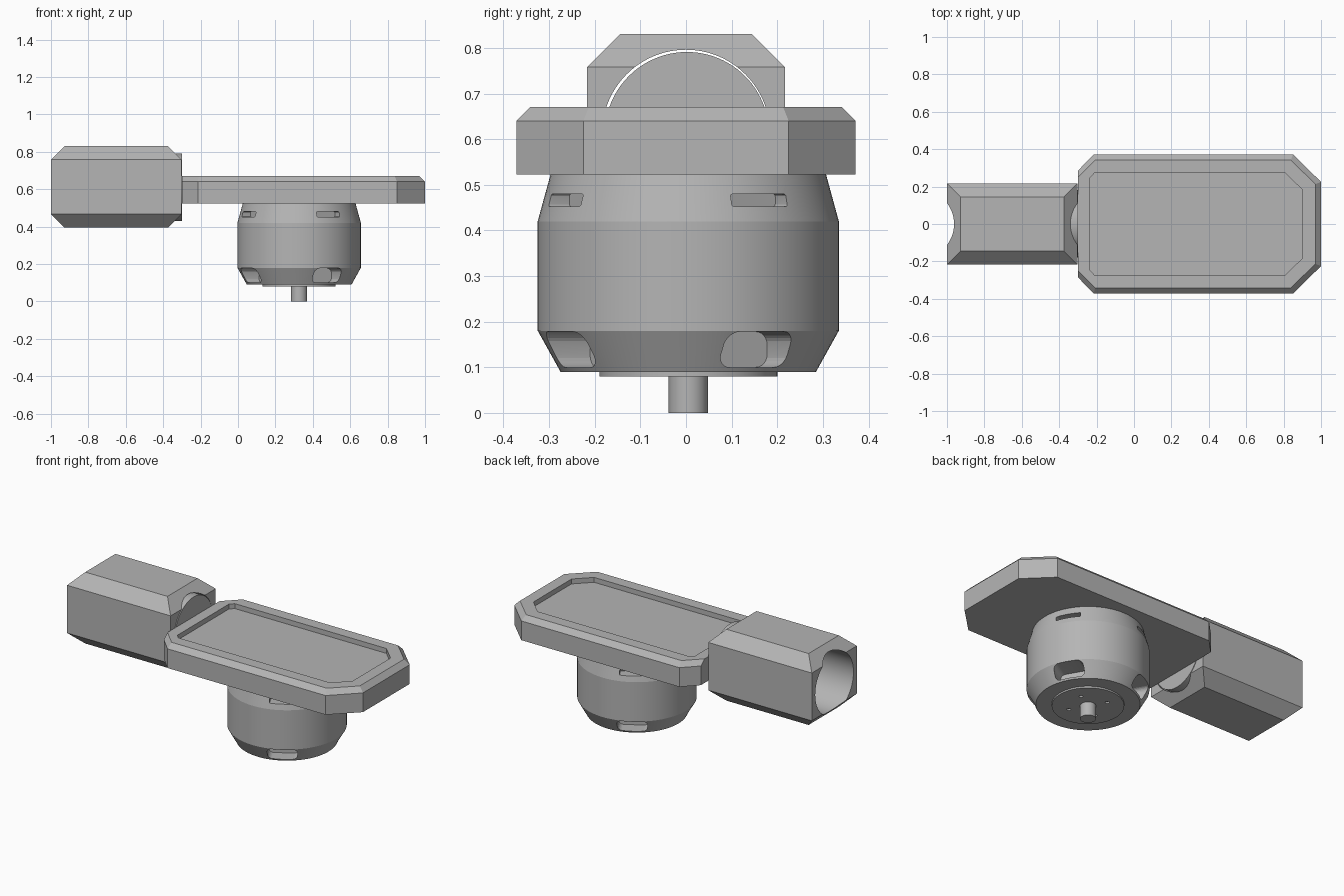
import bpy, bmesh
from math import cos, sin, pi, radians
from mathutils import Matrix, Vector

cube = bpy.data.objects.get("Cube")
if cube:
    bpy.data.objects.remove(cube, do_unlink=True)

grey = bpy.data.materials.new("plain grey")
grey.use_nodes = True
GREY = (0.46, 0.46, 0.46, 1)
grey.diffuse_color = GREY
grey.node_tree.nodes["Principled BSDF"].inputs["Base Color"].default_value = GREY


def loft(bm, rings):
    """Skin a stack of equal-length point rings and cap both ends."""
    loops = [[bm.verts.new(p) for p in ring] for ring in rings]
    for a, b in zip(loops, loops[1:]):
        n = len(a)
        for i in range(n):
            j = (i + 1) % n
            bm.faces.new((a[i], a[j], b[j], b[i]))
    bm.faces.new(loops[0][::-1])
    bm.faces.new(loops[-1])


def make(name, *solids):
    bm = bmesh.new()
    for rings in solids:
        loft(bm, rings)
    bmesh.ops.recalc_face_normals(bm, faces=bm.faces)
    mesh = bpy.data.meshes.new(name)
    bm.to_mesh(mesh)
    bm.free()
    mesh.materials.append(grey)
    obj = bpy.data.objects.new(name, mesh)
    bpy.context.collection.objects.link(obj)
    return obj


def select(obj):
    bpy.ops.object.select_all(action="DESELECT")
    obj.select_set(True)
    bpy.context.view_layer.objects.active = obj


def smooth(obj):
    select(obj)
    bpy.ops.object.shade_smooth_by_angle(angle=radians(14))


def cut(obj, cutter):
    mod = obj.modifiers.new("cut", "BOOLEAN")
    mod.operation = "DIFFERENCE"
    mod.solver = "EXACT"
    mod.object = cutter
    select(obj)
    bpy.ops.object.modifier_apply(modifier=mod.name)
    bpy.data.objects.remove(cutter, do_unlink=True)


def rect(x0, x1, y, z):
    return [(x0, -y, z), (x1, -y, z), (x1, y, z), (x0, y, z)]


def circle(r, n=96):
    return [(r * cos(2 * pi * i / n), r * sin(2 * pi * i / n)) for i in range(n)]


def turned(profile, cx, cy):
    return [[(cx + x, cy + y, z) for x, y in circle(r)] for r, z in profile]


def rod_x(r, x0, x1, cy, cz):
    return [[(x, cy + a, cz + b) for a, b in circle(r)] for x in (x0, x1)]


# Box housing with chamfered rims and a round bore running through it
C = 0.072
housing = make("housing", [
    rect(-1 + C, -0.302 - C, 0.217 - C, 0.395), rect(-1, -0.302, 0.217, 0.395 + C),
    rect(-1, -0.302, 0.217, 0.83 - C), rect(-1 + C, -0.302 - C, 0.217 - C, 0.83)])
cut(housing, make("bore_cutter", rod_x(0.184, -1.1, -0.2, 0, 0.612)))
smooth(housing)

# Round plug closing the inner end of the bore
plug = make("bore_plug", rod_x(0.180, -0.52, -0.3, 0.002, 0.611))
smooth(plug)


# Chamfered plate with a shallow recess in its top
def outline(left, right, z):
    """Mirror two left and two right corner points across y."""
    half = [*left, *right]
    return [(x, y, z) for x, y in half] + [(x, -y, z) for x, y in half[::-1]]


side_l, side_r = [(-0.3, 0.285), (-0.215, 0.372)], [(0.85, 0.372), (1, 0.225)]
top_l, top_r = [(-0.3, 0.25), (-0.208, 0.342)], [(0.838, 0.342), (0.97, 0.213)]
pan_l, pan_r = [(-0.235, 0.248), (-0.212, 0.272)], [(0.81, 0.272), (0.9, 0.183)]
make("mount_plate", [
    outline(side_l, side_r, 0.523), outline(side_l, side_r, 0.64),
    outline(top_l, top_r, 0.67),
    outline(pan_l, pan_r, 0.67), outline(pan_l, pan_r, 0.64)])

# Motor bell with a tapered foot and shoulder
MX, MY = 0.327, 0.005
bell = make("motor_bell", turned(
    [(0.28, 0.09), (0.33, 0.18), (0.33, 0.42), (0.304, 0.515), (0.300, 0.53)], MX, MY))


def opening(angle, inner, width, height, radius, z):
    """Rounded rectangular bar pointing outward from the motor axis."""
    turn = Matrix.Translation((MX, MY, z)) @ Matrix.Rotation(angle, 4, "Z")
    rings = []
    for r in (inner, 0.4):
        ring = []
        for k in range(4):
            sy = 1 if k in (0, 3) else -1
            sz = 1 if k < 2 else -1
            for step in range(7):
                a = (k + step / 6) * pi / 2
                ring.append(turn @ Vector((
                    r, sy * (width / 2 - radius) + radius * cos(a),
                    sz * (height / 2 - radius) + radius * sin(a))))
        rings.append(ring)
    return rings


angles = [radians(30 + 90 * k) for k in range(4)]
cut(bell, make("window_cutter",
               *[opening(a, 0.2, 0.168, 0.078, 0.028, 0.139) for a in angles],
               *[opening(a, 0.26, 0.14, 0.027, 0.005, 0.466) for a in angles]))
smooth(bell)

# Base disc with small screw holes
disc = make("motor_base_disc", turned([(0.195, 0.08), (0.195, 0.095)], MX, MY))
cut(disc, make("screw_cutter", *[
    turned([(0.011, 0.07), (0.011, 0.09)], MX + 0.11 * cos(a), MY + 0.11 * sin(a))
    for a in angles]))
smooth(disc)

# Output shaft
shaft = make("motor_shaft", turned([(0.043, 0), (0.043, 0.085)], MX, MY))
smooth(shaft)
